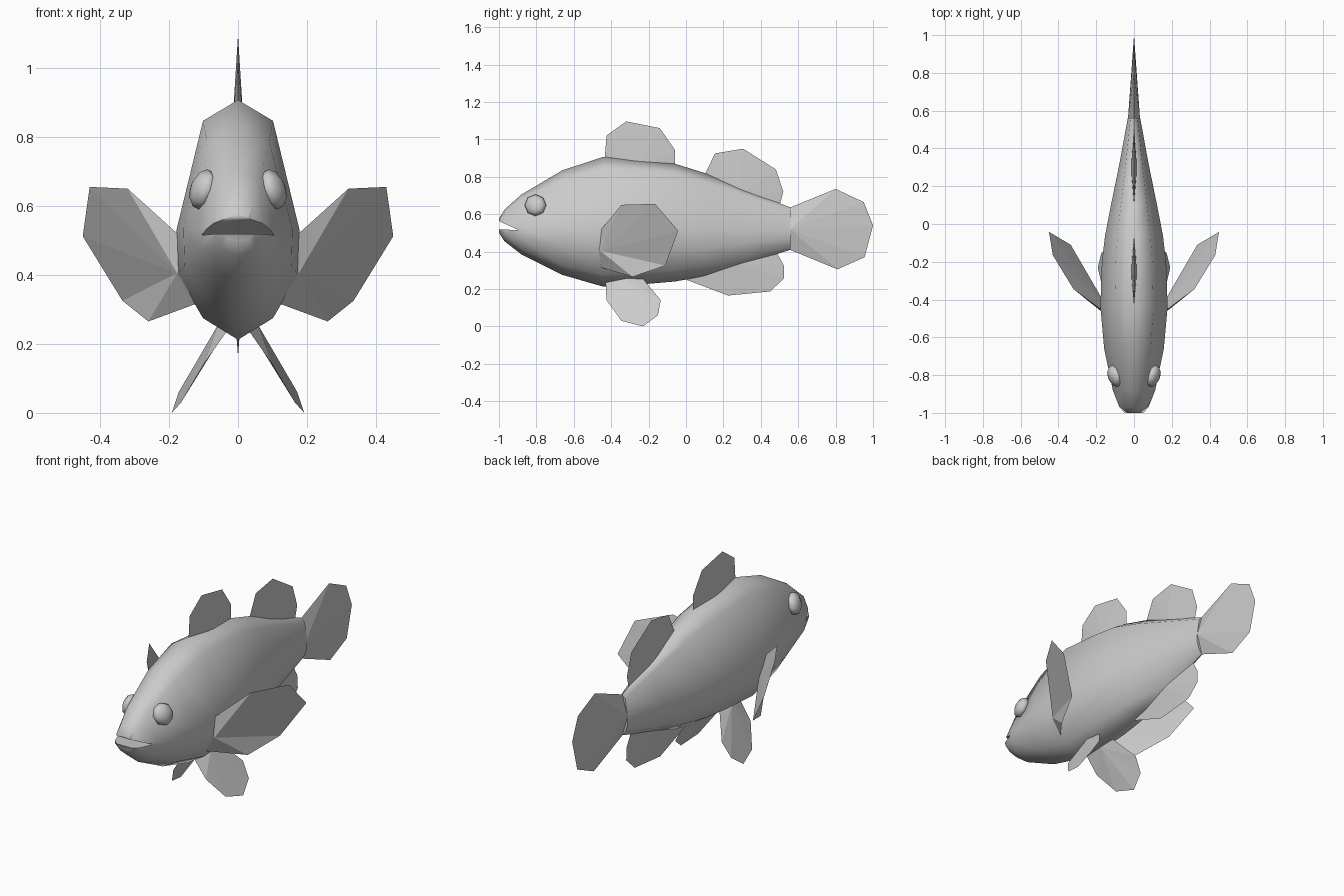
import bpy, bmesh, math
from mathutils import Vector

if "Cube" in bpy.data.objects:
    bpy.data.objects.remove(bpy.data.objects["Cube"])


def make_object(name, bm):
    bmesh.ops.recalc_face_normals(bm, faces=bm.faces)
    mesh = bpy.data.meshes.new(name)
    bm.to_mesh(mesh)
    bm.free()
    obj = bpy.data.objects.new(name, mesh)
    bpy.context.collection.objects.link(obj)
    return obj


def activate(obj):
    bpy.ops.object.select_all(action='DESELECT')
    obj.select_set(True)
    bpy.context.view_layer.objects.active = obj


def smooth(obj, degrees):
    activate(obj)
    bpy.ops.object.shade_smooth_by_angle(angle=math.radians(degrees))


def mirror(obj):
    mod = obj.modifiers.new("mirror", 'MIRROR')
    mod.use_axis = (True, False, False)


def fin(name, outline, hub, thickness, both=False):
    """Thin lens-shaped fin: sharp outline, thickest at a hub in its base."""
    bm = bmesh.new()
    pts = [Vector(p) for p in outline]
    normal = Vector()
    for a, b in zip(pts, pts[1:]):
        normal += (a - Vector(hub)).cross(b - Vector(hub))
    normal.normalize()
    rim = [bm.verts.new(p) for p in pts]
    for side in (-1, 1):
        c = bm.verts.new(Vector(hub) + normal * thickness * side)
        for i in range(len(rim)):
            bm.faces.new((c, rim[i], rim[(i + 1) % len(rim)]))
    obj = make_object(name, bm)
    if both:
        mirror(obj)
    return obj


def flat(points):
    return [(0, y, z) for y, z in points]


# Body: lofted cross-sections (y, top, bottom, half width)
stations = [(-1.0, .575, .50, .05), (-.97, .625, .455, .078), (-.88, .705, .385, .112),
            (-.66, .835, .275, .158), (-.44, .907, .212, .178), (-.2, .886, .228, .17),
            (-.06, .87, .24, .153), (.1, .82, .268, .122), (.32, .733, .335, .077),
            (.56, .635, .41, .033)]
half = [(0, 0), (.57, .087), (1, .54), (.98, .73), (.57, .91), (0, 1)]
section = half + [(-x, d) for x, d in half[-2:0:-1]]
bm = bmesh.new()
rings = [[bm.verts.new((x * w, y, t - d * (t - b))) for x, d in section]
         for y, t, b, w in stations]
n = len(section)
for r, s in zip(rings, rings[1:]):
    for i in range(n):
        bm.faces.new((r[i], r[(i + 1) % n], s[(i + 1) % n], s[i]))
bm.faces.new(rings[0])
bm.faces.new(rings[-1])
body = make_object("body", bm)

# Open mouth: wedge cut out of the snout
bm = bmesh.new()
wedge = [(-.895, .515), (-1.03, .577), (-1.03, .52)]
ends = [[bm.verts.new((x, y, z)) for y, z in wedge] for x in (-.3, .3)]
for e in ends:
    bm.faces.new(e)
for i in range(3):
    j = (i + 1) % 3
    bm.faces.new((ends[0][i], ends[0][j], ends[1][j], ends[1][i]))
cutter = make_object("mouth_cutter", bm)
cutter.hide_render = True
mod = body.modifiers.new("mouth", 'BOOLEAN')
mod.operation = 'DIFFERENCE'
mod.solver = 'EXACT'
mod.object = cutter
activate(body)
bpy.ops.object.modifier_apply(modifier="mouth")
bpy.data.objects.remove(cutter)
smooth(body, 70)

# Fins on the centre line
fin("tail_fin", flat([(.555, .635), (.80, .735), (.95, .665), (1, .54), (.955, .37),
                      (.81, .305), (.555, .41)]), (0, .555, .52), .032)
fin("front_dorsal_fin", flat([(-.435, .89), (-.425, 1.02), (-.32, 1.096), (-.14, 1.06),
                              (-.06, .945), (-.06, .85)]), (0, -.25, .84), .016)
fin("rear_dorsal_fin", flat([(.10, .81), (.155, .925), (.305, .95), (.48, .84),
                             (.52, .72), (.50, .645)]), (0, .29, .70), .016)
fin("anal_fin", flat([(0, .25), (.225, .165), (.45, .187), (.525, .257), (.523, .325),
                      (.485, .395)]), (0, .27, .34), .014)

# Paired fins
fin("pectoral_fin", [(.165, -.46, .51), (.32, -.345, .65), (.43, -.165, .655),
                     (.45, -.042, .512), (.335, -.11, .325), (.26, -.285, .265),
                     (.125, -.455, .315), (.165, -.475, .40)],
    (.16, -.45, .41), .02, True)
fin("pelvic_fin", [(.03, -.43, .24), (.10, -.425, .14), (.165, -.345, .03),
                   (.192, -.23, 0), (.172, -.15, .06), (.125, -.135, .14),
                   (.045, -.23, .255)],
    (.045, -.32, .25), .014, True)

# Eyes: faceted flattened balls with the poles facing sideways
bm = bmesh.new()
bmesh.ops.create_uvsphere(bm, u_segments=8, v_segments=6, radius=1)
for v in bm.verts:
    x, y, z = v.co
    v.co = (.102 + .036 * z - .012 * y * -1 - .012 * x, -.805 + .058 * y, .648 + .058 * x)
eyes = make_object("eyes", bm)
mirror(eyes)
smooth(eyes, 60)
